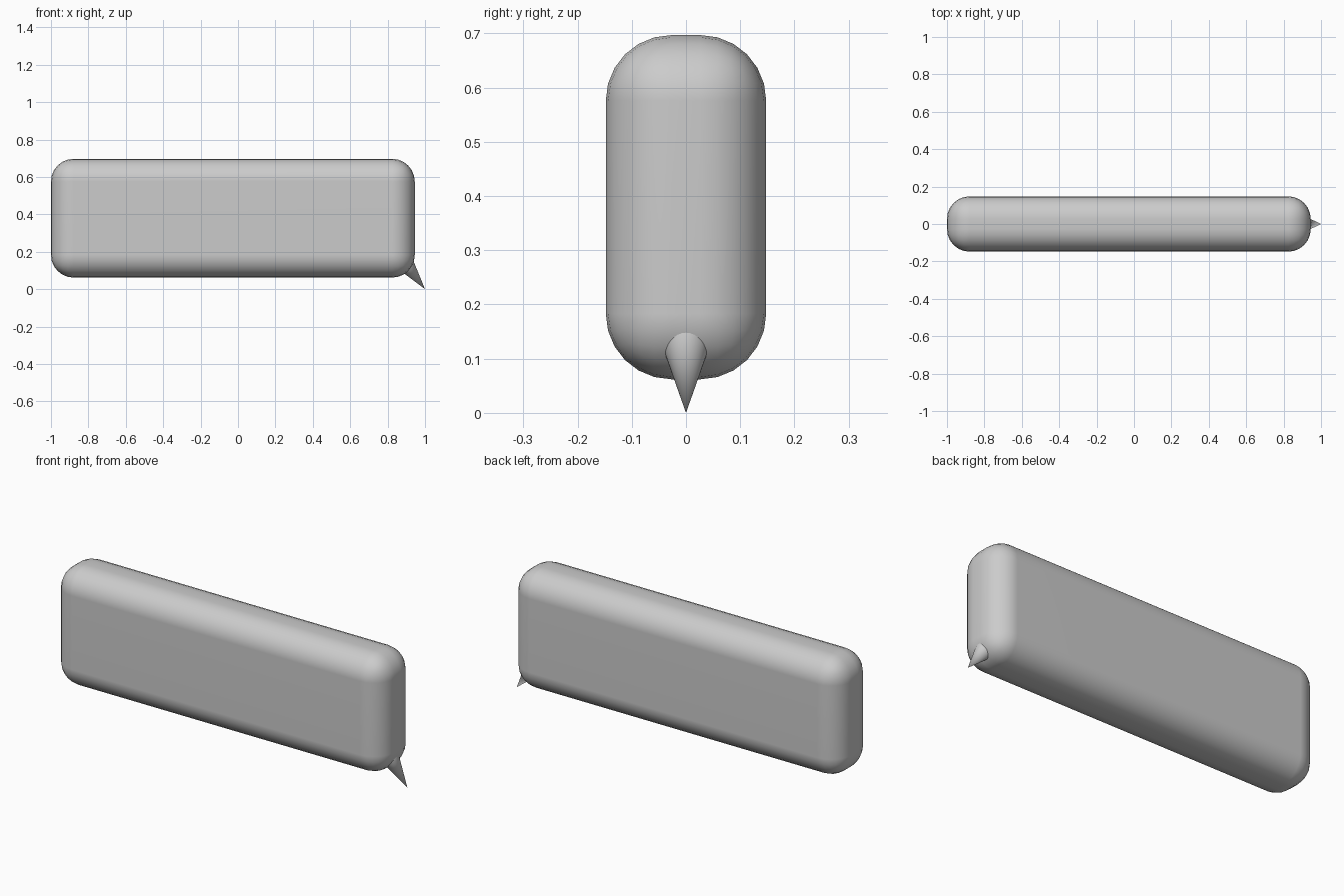
import bpy
from mathutils import Vector

cube = bpy.data.objects.get("Cube")
if cube:
    bpy.data.objects.remove(cube, do_unlink=True)


def smooth(obj, angle):
    bpy.ops.object.select_all(action='DESELECT')
    obj.select_set(True)
    bpy.context.view_layer.objects.active = obj
    bpy.ops.object.shade_smooth_by_angle(angle=angle)


# Rounded slab body
low = Vector((-1.0, -0.148, 0.062))
high = Vector((0.945, 0.148, 0.697))
bpy.ops.mesh.primitive_cube_add(size=1, location=(low + high) / 2)
body = bpy.context.object
body.name = "bubble_body"
body.scale = high - low
bpy.ops.object.transform_apply(location=False, rotation=False, scale=True)
bevel = body.modifiers.new("rounded_edges", 'BEVEL')
bevel.width = 0.121
bevel.segments = 6
bevel.limit_method = 'NONE'
bpy.ops.object.modifier_apply(modifier=bevel.name)
smooth(body, 0.6)
body.modifiers.new("flat_face_normals", 'WEIGHTED_NORMAL')

# Pointed tail, sunk into the lower left corner
tip = Vector((1.0, 0, 0))
inward = Vector((-0.61, 0, 0.79)).normalized()
length = 0.19
bpy.ops.mesh.primitive_cone_add(vertices=32, radius1=length * 0.275, radius2=0,
                                depth=length, location=tip + inward * length / 2)
tail = bpy.context.object
tail.name = "bubble_tail"
tail.rotation_euler = (-inward).to_track_quat('Z', 'Y').to_euler()
smooth(tail, 0.6)
